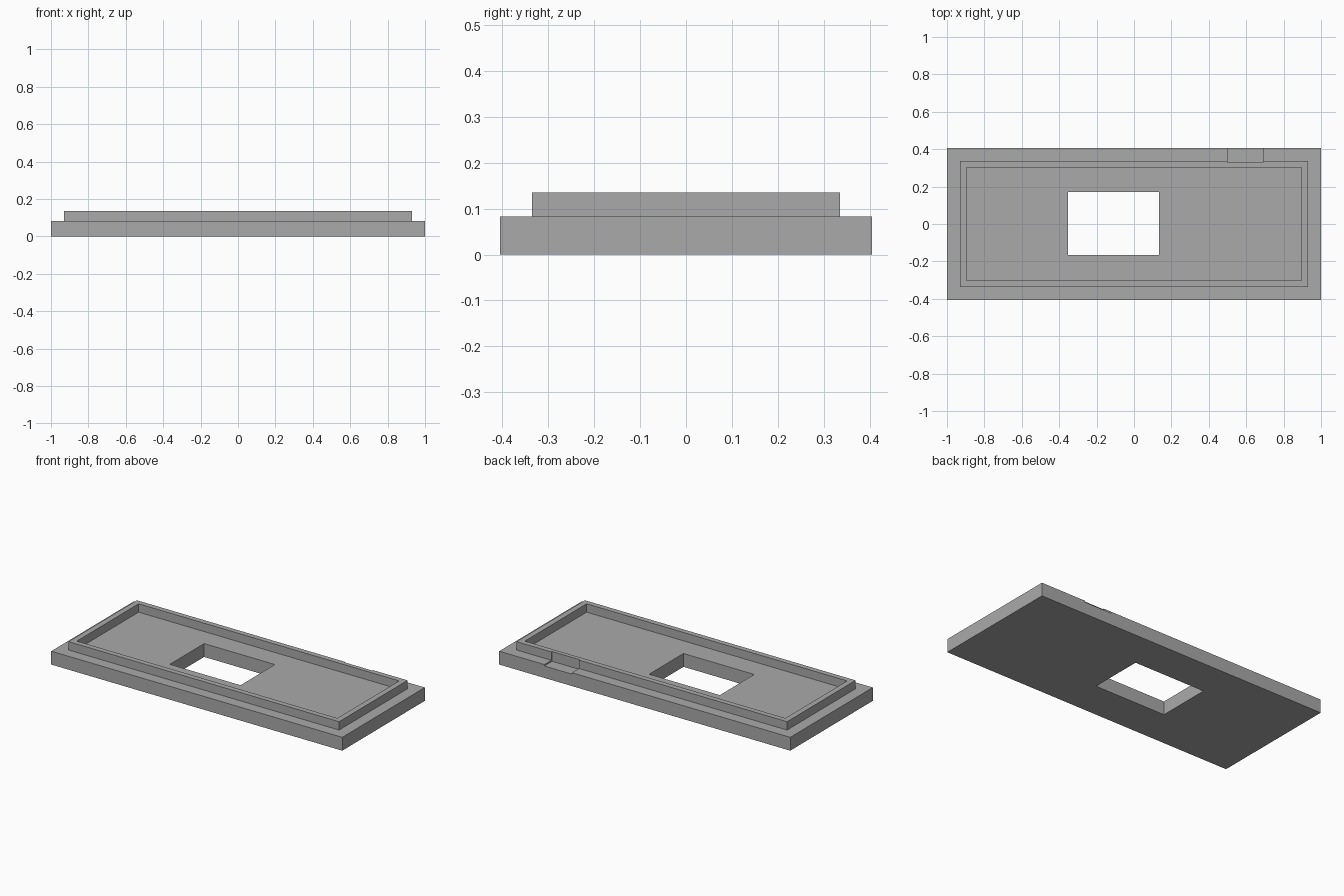
import bpy
from mathutils import Vector

if "Cube" in bpy.data.objects:
    bpy.data.objects.remove(bpy.data.objects["Cube"], do_unlink=True)

grey = bpy.data.materials.new("plain_grey")
grey.use_nodes = True
colour = (0.4, 0.4, 0.4, 1)
grey.diffuse_color = colour
grey.node_tree.nodes["Principled BSDF"].inputs["Base Color"].default_value = colour


def box(name, low, high):
    """Flat-faced box between two opposite corners."""
    low, high = Vector(low), Vector(high)
    bpy.ops.mesh.primitive_cube_add(size=1)
    obj = bpy.context.object
    obj.name = name
    for v in obj.data.vertices:
        v.co = (low + high) / 2 + v.co * (high - low)
    obj.data.materials.append(grey)
    return obj


def cut(obj, low, high):
    """Subtract a box from the object and discard the cutter."""
    cutter = box("cutter", low, high)
    cutter.hide_render = True
    mod = obj.modifiers.new("cut", "BOOLEAN")
    mod.operation = "DIFFERENCE"
    mod.solver = "EXACT"
    mod.object = cutter
    bpy.context.view_layer.objects.active = obj
    bpy.ops.object.modifier_apply(modifier=mod.name)
    bpy.data.objects.remove(cutter, do_unlink=True)


plate_top, rim_top = 0.083, 0.135

# Base plate with its rectangular window
plate = box("base_plate", (-1, -0.405, 0), (1, 0.405, plate_top))
cut(plate, (-0.353, -0.165, -0.1), (0.133, 0.172, 0.2))

# Raised rim standing on the plate
rim = box("raised_rim", (-0.93, -0.336, plate_top), (0.93, 0.336, rim_top))
cut(rim, (-0.895, -0.303, 0), (0.895, 0.303, 0.2))

# Shallow relief at the back, shared by rim and plate
for part in (plate, rim):
    cut(part, (0.5, 0.329, 0.074), (0.69, 0.5, 0.2))
